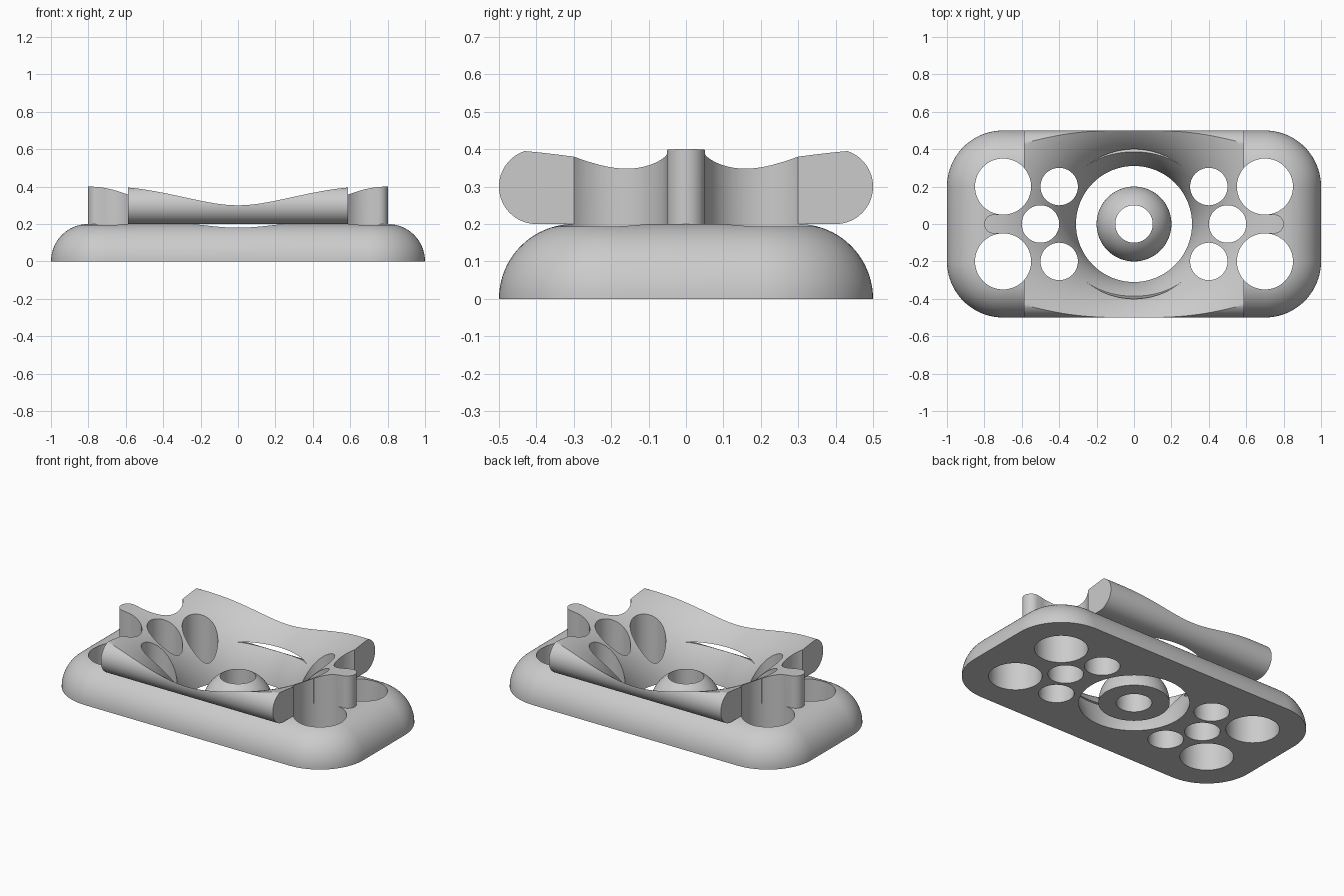
import bpy, bmesh
from math import sin, cos, pi

cube = bpy.data.objects.get("Cube")
if cube:
    bpy.data.objects.remove(cube, do_unlink=True)

grey = bpy.data.materials.new("light grey")
grey.use_nodes = True
grey.diffuse_color = (0.6, 0.6, 0.6, 1)
grey.node_tree.nodes["Principled BSDF"].inputs["Base Color"].default_value = (0.6, 0.6, 0.6, 1)


def arc(cx, cy, r, start, end, steps):
    angles = [start + (end - start) * i / steps for i in range(steps + 1)]
    return [(cx + r * cos(a), cy + r * sin(a)) for a in angles]


def loft(name, rings, closed=False):
    """Skin a stack of equal rings; cap the ends or join last to first."""
    bm = bmesh.new()
    loops = [[bm.verts.new(p) for p in ring] for ring in rings]
    pairs = list(zip(loops, loops[1:]))
    if closed:
        pairs.append((loops[-1], loops[0]))
    else:
        bm.faces.new(loops[0])
        bm.faces.new(loops[-1])
    for a, b in pairs:
        for i in range(len(a)):
            bm.faces.new((a[i - 1], a[i], b[i], b[i - 1]))
    bmesh.ops.recalc_face_normals(bm, faces=bm.faces)
    mesh = bpy.data.meshes.new(name)
    bm.to_mesh(mesh)
    bm.free()
    mesh.materials.append(grey)
    obj = bpy.data.objects.new(name, mesh)
    bpy.context.collection.objects.link(obj)
    return obj


def prism(name, outline, low, high):
    return loft(name, [[(x, y, z) for x, y in outline] for z in (low, high)])


def lathe(name, profile, steps=128):
    turns = [2 * pi * i / steps for i in range(steps)]
    return loft(name, [[(r * cos(t), r * sin(t), z) for r, z in profile] for t in turns], True)


def boolean(obj, tool, operation):
    bpy.context.view_layer.objects.active = obj
    mod = obj.modifiers.new(operation.lower(), "BOOLEAN")
    mod.operation, mod.solver, mod.object = operation, "EXACT", tool
    bpy.ops.object.modifier_apply(modifier=mod.name)


# Base plate: rounded rectangle with a quarter-round upper edge
def plate_ring(inset, z):
    r = 0.3 - inset
    corners = [(0.7, 0.2, 0), (-0.7, 0.2, 1), (-0.7, -0.2, 2), (0.7, -0.2, 3)]
    return [(x, y, z) for cx, cy, q in corners
            for x, y in arc(cx, cy, r, q * pi / 2, (q + 1) * pi / 2, 20)]


edge = arc(0, 0, 0.2, 0, pi / 2, 20)
base = loft("base_plate", [plate_ring(0.2 - w, z) for w, z in edge])

# Upper block: a round-sided slab running along x
side = arc(0.4, 0.3, 0.1, -pi / 2, pi / 2, 32) + arc(-0.4, 0.3, 0.1, pi / 2, 3 * pi / 2, 32)
cradle = loft("upper_cradle", [[(x, y, z) for y, z in side] for x in (-0.588, 0.588)])

# Narrow tongues that reach out between the large holes
half = [(0.65, -0.1), (0.7, -0.051)] + arc(0.75, 0, 0.051, -pi / 2, pi / 2, 24)
half += [(0.7, 0.051), (0.65, 0.1)]
tongue = prism("tongue", half + [(-x, -y) for x, y in half], 0.2, 0.43)
boolean(cradle, tongue, "UNION")

# Flared bowl cutter
flare = [(0.001, -0.2), (0.3, -0.2)] + arc(0.8, -0.1, 0.5, pi, pi / 2, 40)
flare += [(1.2, 0.4), (1.2, 0.6), (0.001, 0.6)]
cutters = [lathe("bowl_cutter", flare)]

# Through holes, mirrored on both sides
for sx in (-1, 1):
    cutters.append(prism("hole_cutter", arc(sx * 0.5, 0, 0.1, 0, 2 * pi, 64)[:-1], -0.2, 0.7))
    for sy in (-1, 1):
        for x, r in ((0.7, 0.15), (0.4, 0.1)):
            ring = arc(sx * x, sy * 0.2, r, 0, 2 * pi, 64)[:-1]
            cutters.append(prism("hole_cutter", ring, -0.2, 0.7))

# The bowl cutter has a hairline core, closed here by a thin rod
for part in (base, cradle):
    for cutter in cutters:
        boolean(part, cutter, "DIFFERENCE")
core = prism("core_cutter", arc(0, 0, 0.05, 0, 2 * pi, 16)[:-1], -0.3, 0.8)
for part in (base, cradle):
    boolean(part, core, "DIFFERENCE")
for helper in cutters + [tongue, core]:
    bpy.data.objects.remove(helper, do_unlink=True)

# Centre dome with a bored hole
dome = lathe("centre_dome", arc(0, 0, 0.2, 0, pi / 3, 24) + [(0.1, 0)])

# Smooth shading with sharp edges kept
bpy.ops.object.select_all(action="DESELECT")
for part in (base, cradle, dome):
    part.select_set(True)
bpy.context.view_layer.objects.active = base
bpy.ops.object.shade_smooth_by_angle(angle=pi / 6)
